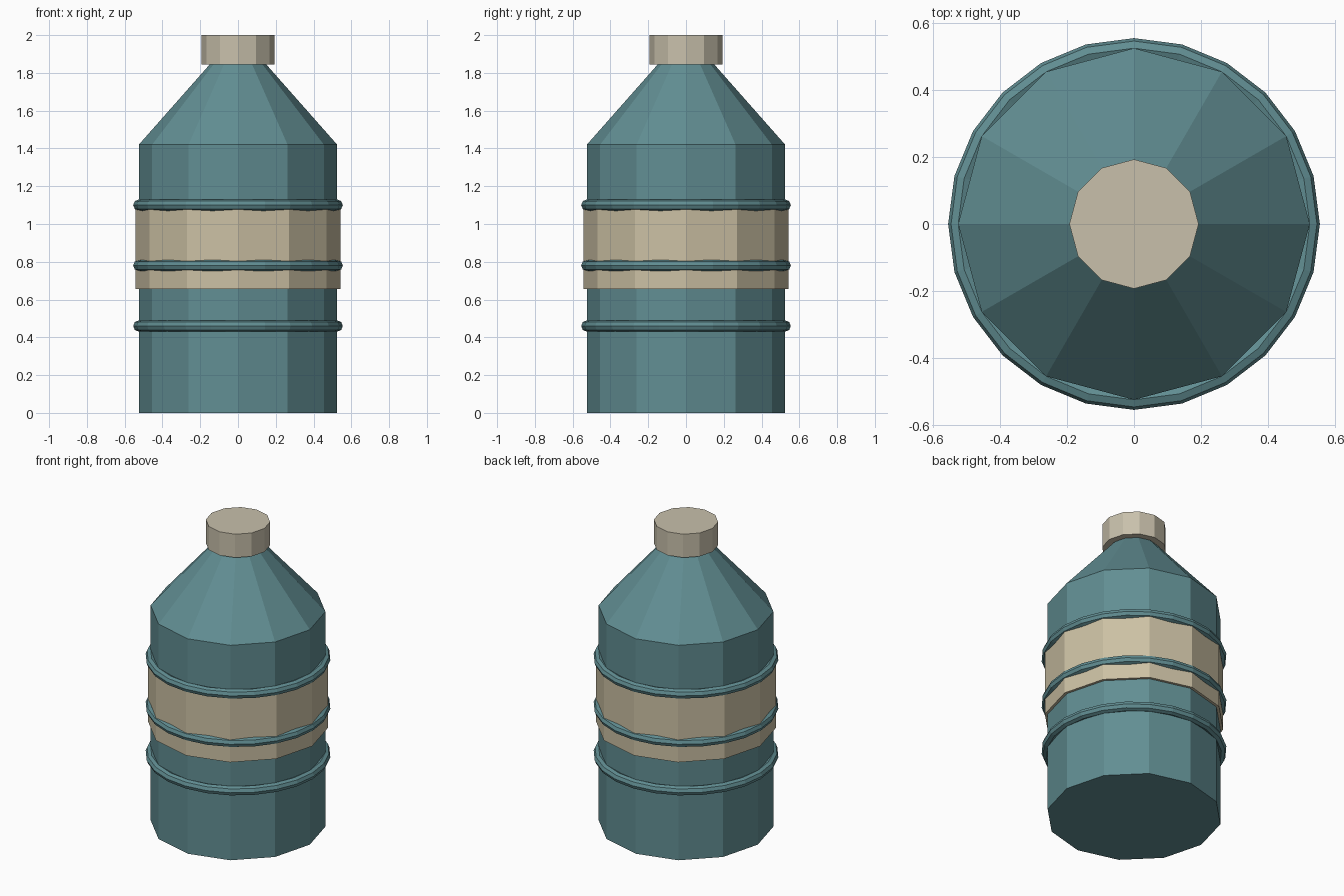
import bpy

if "Cube" in bpy.data.objects:
    bpy.data.objects.remove(bpy.data.objects["Cube"])


def material(name, rgb):
    mat = bpy.data.materials.new(name)
    mat.diffuse_color = (*rgb, 1)
    mat.use_nodes = True
    mat.node_tree.nodes["Principled BSDF"].inputs["Base Color"].default_value = mat.diffuse_color
    return mat


TEAL = material("teal", (0.12, 0.27, 0.29))
CREAM = material("cream", (0.60, 0.53, 0.37))
PALE = material("pale_cream", (0.58, 0.53, 0.41))


def finish(name, mat):
    ob = bpy.context.object
    ob.name = name
    ob.data.materials.append(mat)
    return ob


def frustum(name, r1, r2, z1, z2, mat):
    bpy.ops.mesh.primitive_cone_add(vertices=12, radius1=r1, radius2=r2,
                                    depth=z2 - z1, location=(0, 0, (z1 + z2) / 2))
    return finish(name, mat)


# Bottle body, sloping shoulder and cap
frustum("body", 0.525, 0.525, 0, 1.42, TEAL)
frustum("shoulder", 0.525, 0.145, 1.42, 1.85, TEAL)
frustum("cap", 0.193, 0.193, 1.845, 2.0, PALE)

# Label band wrapped around the body
frustum("label_band", 0.542, 0.542, 0.655, 1.085, CREAM)

# Three raised ribs
for i, z in enumerate((0.46, 0.78, 1.10)):
    bpy.ops.mesh.primitive_torus_add(major_radius=0.525, minor_radius=0.03,
                                     major_segments=24, minor_segments=8,
                                     location=(0, 0, z))
    finish(f"rib_{i + 1}", TEAL)
